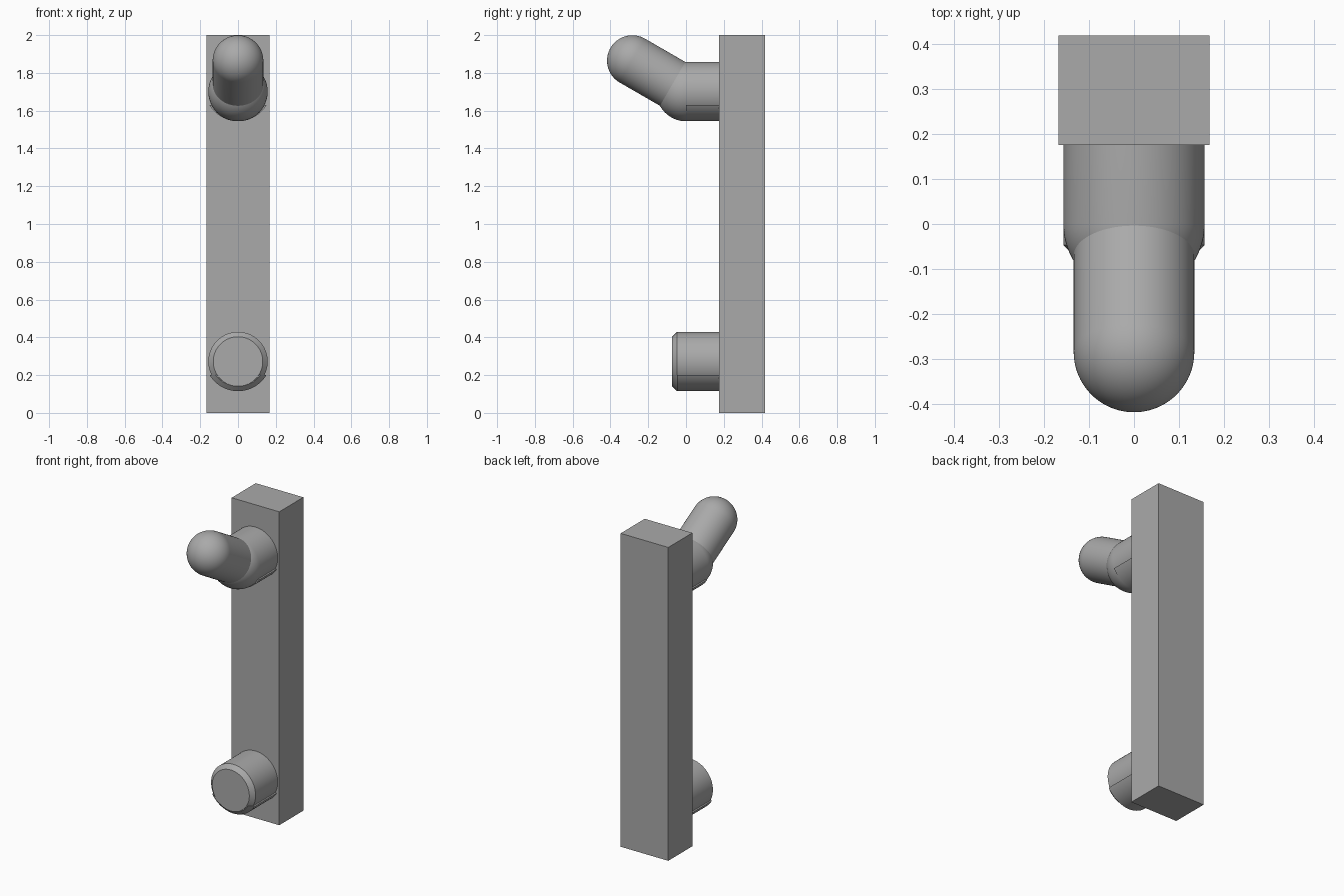
import bpy, bmesh, math
from mathutils import Vector

cube = bpy.data.objects.get("Cube")
if cube:
    bpy.data.objects.remove(cube, do_unlink=True)

grey = bpy.data.materials.new("plain_grey")
grey.use_nodes = True
grey.diffuse_color = (0.4, 0.4, 0.4, 1)
grey.node_tree.nodes["Principled BSDF"].inputs["Base Color"].default_value = (0.4, 0.4, 0.4, 1)

WALL = 0.176      # front of the backplate
PEG_R = 0.157
ARM_R = 0.134
PAD_R = 0.175     # flatter arc of the pads under the pegs


def finish(name, bm, smooth=True):
    bmesh.ops.recalc_face_normals(bm, faces=bm.faces)
    mesh = bpy.data.meshes.new(name)
    bm.to_mesh(mesh)
    bm.free()
    mesh.materials.append(grey)
    obj = bpy.data.objects.new(name, mesh)
    bpy.context.collection.objects.link(obj)
    if smooth:
        bpy.ops.object.select_all(action='DESELECT')
        obj.select_set(True)
        bpy.context.view_layer.objects.active = obj
        bpy.ops.object.shade_smooth_by_angle(angle=math.radians(30))
    return obj


def lathe(profile, origin, direction, steps=96):
    """Spin (radius, distance) points around an axis."""
    bm = bmesh.new()
    verts = [bm.verts.new((r, 0, d)) for r, d in profile]
    edges = [bm.edges.new(pair) for pair in zip(verts, verts[1:])]
    bmesh.ops.spin(bm, geom=verts + edges, cent=(0, 0, 0), axis=(0, 0, 1),
                   angle=math.tau, steps=steps)
    bmesh.ops.remove_doubles(bm, verts=bm.verts, dist=1e-5)
    turn = Vector(direction).to_track_quat('Z', 'Y').to_matrix()
    for v in bm.verts:
        v.co = turn @ v.co + Vector(origin)
    return bm


def peg_profile(radius, length, chamfer):
    return [(0, 0), (radius, 0), (radius, length - chamfer),
            (radius - chamfer, length), (0, length)]


def pad(name, peg_z, front, chamfer):
    """Slightly proud segment along the underside of a peg."""
    centre = peg_z - PEG_R + PAD_R
    bm = lathe(peg_profile(PAD_R, WALL - front, chamfer), (0, WALL, centre), (0, -1, 0))
    cut = bmesh.ops.bisect_plane(bm, geom=bm.verts[:] + bm.edges[:] + bm.faces[:],
                                 plane_co=(0, 0, peg_z - 0.072), plane_no=(0, 0, 1),
                                 clear_outer=True)
    rim = [e for e in cut["geom_cut"] if isinstance(e, bmesh.types.BMEdge)]
    bmesh.ops.holes_fill(bm, edges=rim)
    finish(name, bm)


# Backplate
bm = bmesh.new()
bmesh.ops.create_cube(bm, size=1)
for v in bm.verts:
    v.co = (v.co.x * 0.336, v.co.y * 0.243 + 0.2975, v.co.z * 2 + 1)
finish("backplate", bm, smooth=False)

# Lower peg with chamfered end
LOW_Z = 0.272
finish("lower_peg", lathe(peg_profile(PEG_R, WALL + 0.073, 0.026), (0, WALL, LOW_Z), (0, -1, 0)))
pad("lower_peg_pad", LOW_Z, -0.072, 0.026)

# Upper peg ending in a rounded elbow
HIGH_Z = 1.701
quarter = [i * math.pi / 48 for i in range(25)]
elbow = [(0, 0)] + [(PEG_R * math.cos(a), WALL + PEG_R * math.sin(a)) for a in quarter]
elbow.insert(1, (PEG_R, 0))
finish("upper_peg", lathe(elbow, (0, WALL, HIGH_Z), (0, -1, 0)))
pad("upper_peg_pad", HIGH_Z, 0, 0)

# Hook arm tilted upward, with a domed tip
arm_len = 0.328
tilt = math.radians(30)
arm = [(0, 0), (ARM_R, 0)] + [(ARM_R * math.cos(a), arm_len + ARM_R * math.sin(a)) for a in quarter]
finish("hook_arm", lathe(arm, (0, 0, HIGH_Z), (0, -math.cos(tilt), math.sin(tilt))))
